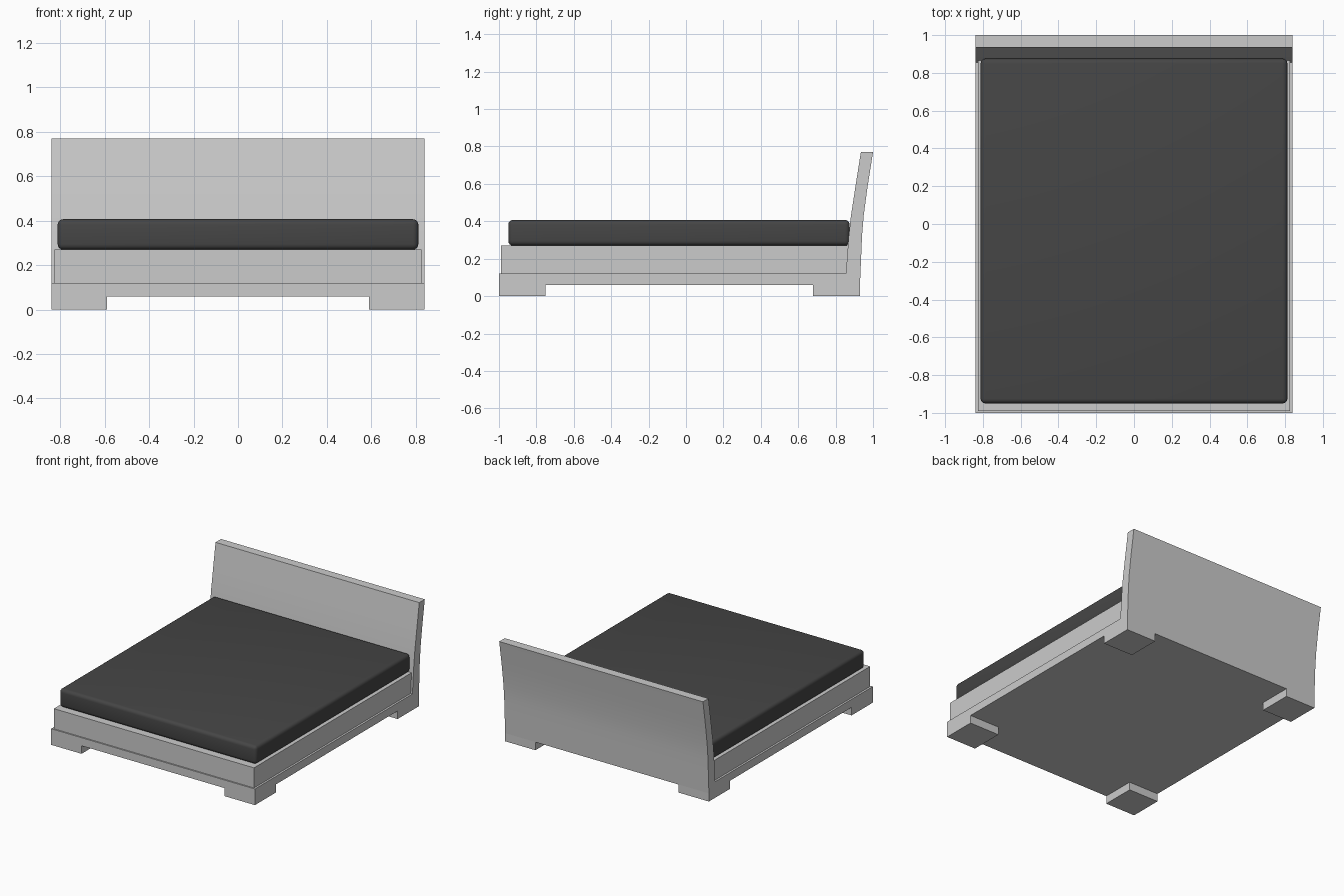
import bpy
import bmesh
import math

cube = bpy.data.objects.get("Cube")
if cube:
    bpy.data.objects.remove(cube, do_unlink=True)


def material(name, rgb):
    mat = bpy.data.materials.new(name)
    mat.use_nodes = True
    mat.diffuse_color = (*rgb, 1)
    bsdf = next(n for n in mat.node_tree.nodes if n.type == 'BSDF_PRINCIPLED')
    bsdf.inputs["Base Color"].default_value = (*rgb, 1)
    return mat


frame_grey = material("light grey frame", (0.6, 0.6, 0.6))
fabric_dark = material("charcoal fabric", (0.06, 0.06, 0.06))


def extrude_profile(name, profile, half_width, mat):
    """Sweep a closed (y, z) profile across x."""
    bm = bmesh.new()
    face = bm.faces.new([bm.verts.new((-half_width, y, z)) for y, z in profile])
    swept = bmesh.ops.extrude_face_region(bm, geom=[face])["geom"]
    verts = [v for v in swept if isinstance(v, bmesh.types.BMVert)]
    bmesh.ops.translate(bm, verts=verts, vec=(2 * half_width, 0, 0))
    bmesh.ops.recalc_face_normals(bm, faces=bm.faces)
    mesh = bpy.data.meshes.new(name)
    bm.to_mesh(mesh)
    bm.free()
    mesh.materials.append(mat)
    obj = bpy.data.objects.new(name, mesh)
    bpy.context.collection.objects.link(obj)
    return obj


def box(name, x0, x1, y0, y1, z0, z1, mat):
    obj = extrude_profile(name, [(y0, z0), (y1, z0), (y1, z1), (y0, z1)],
                          (x1 - x0) / 2, mat)
    obj.location.x = (x0 + x1) / 2
    return obj


def smooth(obj, angle):
    bpy.ops.object.select_all(action='DESELECT')
    obj.select_set(True)
    bpy.context.view_layer.objects.active = obj
    bpy.ops.object.shade_smooth_by_angle(angle=math.radians(angle))


# Low base rail and the platform set slightly in from it
box("base_rail", -0.84, 0.84, -1, 0.9, 0.06, 0.12, frame_grey)
box("platform", -0.825, 0.825, -0.99, 0.88, 0.12, 0.27, frame_grey)

# Square corner feet
for side, x0 in (("right", -0.84), ("left", 0.59)):
    for end, y0 in (("front", -1), ("back", 0.68)):
        box(f"{end}_{side}_foot", x0, x0 + 0.25, y0, y0 + 0.25, 0, 0.06, frame_grey)

# Backward-curving headboard
front_edge = [(0.855, 0.06), (0.855, 0.12), (0.862, 0.22), (0.87, 0.32),
              (0.882, 0.43), (0.905, 0.58), (0.935, 0.77)]
back_edge = [(1, 0.77), (0.97, 0.58), (0.95, 0.43), (0.941, 0.32),
             (0.936, 0.2), (0.93, 0.06)]
headboard = extrude_profile("headboard", front_edge + back_edge, 0.84, frame_grey)
smooth(headboard, 30)

# Mattress with softly rounded edges
mattress = box("mattress", -0.812, 0.812, -0.95, 0.875, 0.27, 0.407, fabric_dark)
bevel = mattress.modifiers.new("rounded edges", 'BEVEL')
bevel.width = 0.025
bevel.segments = 4
smooth(mattress, 95)
bevel_first = mattress.modifiers.find("rounded edges")
mattress.modifiers.move(bevel_first, 0)
